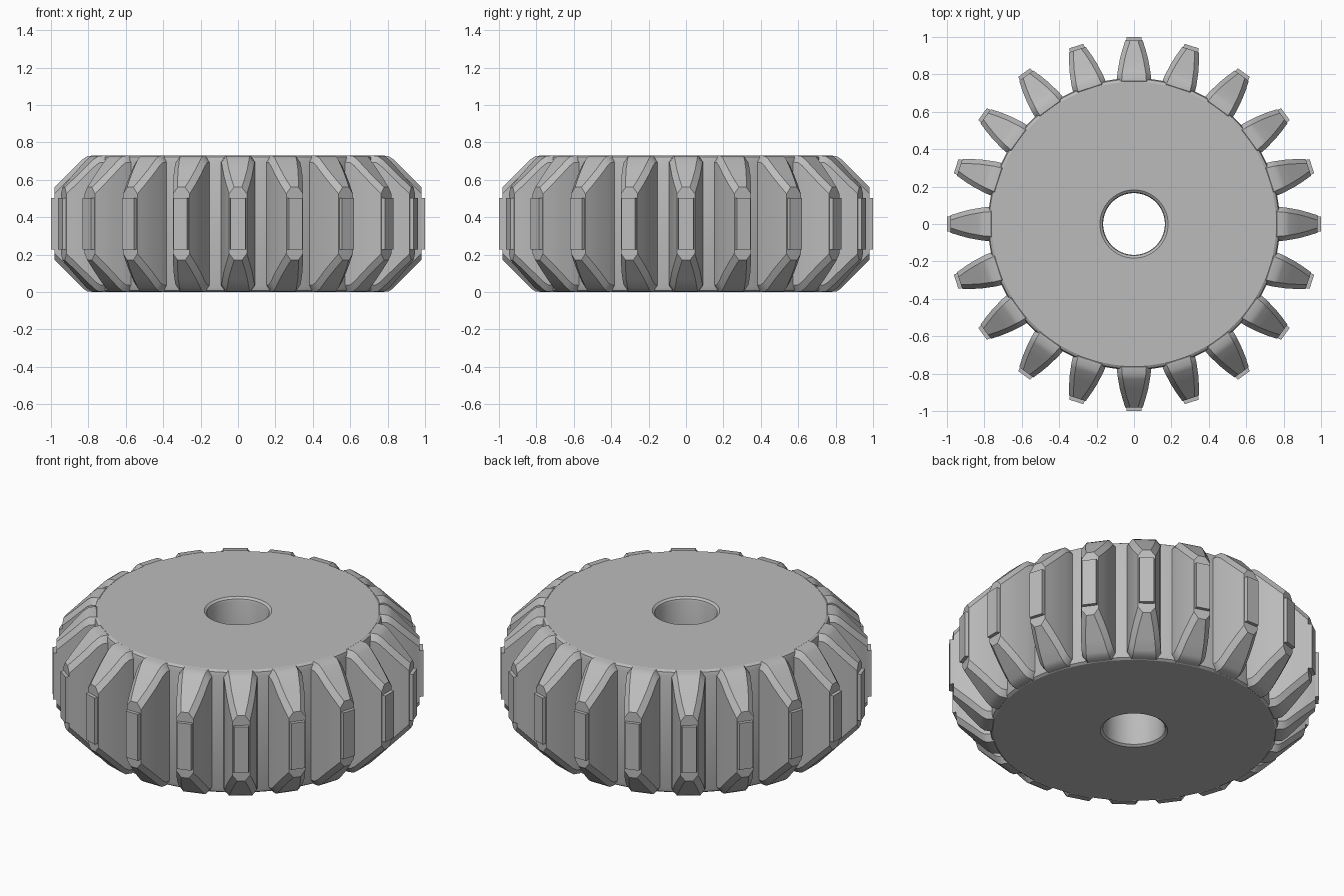
import bpy, bmesh, math
from mathutils import Matrix, Vector

cube = bpy.data.objects.get("Cube")
if cube:
    bpy.data.objects.remove(cube, do_unlink=True)

HEIGHT = 0.73
MID = HEIGHT / 2
TEETH = 20

steel = bpy.data.materials.new("grey_steel")
steel.use_nodes = True
GREY = (0.5, 0.5, 0.5, 1)
steel.diffuse_color = GREY
steel.node_tree.nodes["Principled BSDF"].inputs["Base Color"].default_value = GREY


def finish(name, bm):
    bmesh.ops.recalc_face_normals(bm, faces=bm.faces)
    mesh = bpy.data.meshes.new(name)
    bm.to_mesh(mesh)
    bm.free()
    mesh.materials.append(steel)
    obj = bpy.data.objects.new(name, mesh)
    bpy.context.collection.objects.link(obj)
    bpy.ops.object.select_all(action="DESELECT")
    obj.select_set(True)
    bpy.context.view_layer.objects.active = obj
    bpy.ops.object.shade_smooth_by_angle(angle=math.radians(30))
    return obj


def loft(bm, rings, closed=False):
    """Bridge rings of equal length; cap the ends unless closed."""
    loops = [[bm.verts.new(p) for p in ring] for ring in rings]
    n = len(loops[0])
    pairs = list(zip(loops, loops[1:]))
    if closed:
        pairs.append((loops[-1], loops[0]))
    for a, b in pairs:
        for i in range(n):
            j = (i + 1) % n
            bm.faces.new((a[i], a[j], b[j], b[i]))
    if not closed:
        bm.faces.new(loops[0])
        bm.faces.new(loops[-1])


# Gear body: turned ring with softened bore and rim
upper = [(0.165, 0.342), (0.169, 0.355), (0.182, MID),
         (0.76, MID), (0.774, 0.356), (0.78, 0.335)]
profile = upper + [(r, -z) for r, z in reversed(upper)]
SEGMENTS = 120
rings = [[(r * math.cos(a), r * math.sin(a), z + MID) for r, z in profile]
         for a in (math.tau * i / SEGMENTS for i in range(SEGMENTS))]
body = bmesh.new()
loft(body, rings, closed=True)
finish("gear_body", body)


# Teeth: eight-sided sections (radius, half width, half height) lofted outward
stations = [(0.72, 0.094, 0.335), (0.765, 0.092, 0.365), (0.805, 0.089, 0.362),
            (0.83, 0.085, 0.345), (0.88, 0.076, 0.295), (0.93, 0.063, 0.245),
            (0.98, 0.047, 0.195)]


def section(r, w, h):
    corner = [(w, h - 0.035), (w - 0.026, h)]
    left = [(-y, z) for y, z in reversed(corner)]
    top = corner + left
    return [Vector((r, y, z + MID)) for y, z in top + [(-y, -z) for y, z in top]]


def tip(r, w):
    return [Vector((r, y, z + MID)) for y, z in
            ((w, 0.138), (-w, 0.138), (-w, -0.138), (w, -0.138))]


teeth = bmesh.new()
tips = bmesh.new()
for i in range(TEETH):
    turn = Matrix.Rotation(math.tau * i / TEETH, 3, "Z")
    loft(teeth, [[turn @ p for p in section(*s)] for s in stations])
    # Raised land along the crest of the tooth
    loft(tips, [[turn @ p for p in tip(r, w)] for r, w in ((0.96, 0.045), (1.0, 0.039))])
finish("gear_teeth", teeth)
finish("tooth_crests", tips)
